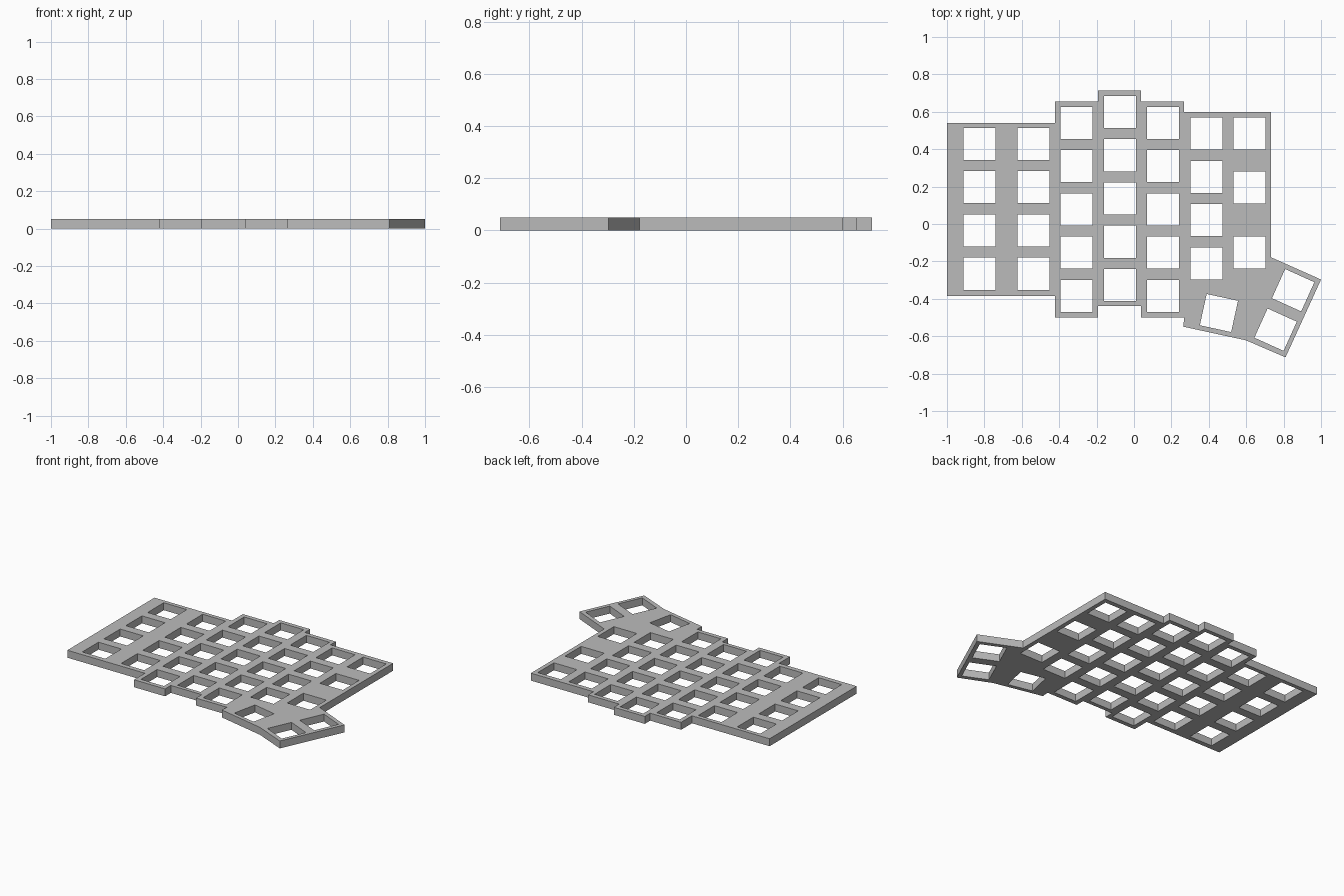
import bpy, bmesh, math

if "Cube" in bpy.data.objects:
    bpy.data.objects.remove(bpy.data.objects["Cube"])

THICK = 0.05     # plate thickness
PITCH = 0.2313   # spacing of the key openings
HALF = 0.0857    # half the width of an opening

# outer contour of the plate, clockwise from the back left corner
outline = [(-1, .541), (-.423, .541), (-.423, .656), (-.193, .656), (-.193, .713),
           (.037, .713), (.037, .656), (.268, .656), (.268, .60), (.733, .60),
           (.733, -.178), (1, -.297), (.81, -.713), (.599, -.622), (.264, -.549),
           (.268, -.499), (.037, -.499), (.037, -.438), (-.193, -.438),
           (-.193, -.499), (-.423, -.499), (-.423, -.384), (-1, -.384)]

# straight columns: x, y of the rearmost opening, number of openings
columns = [(-.826, .428, 4), (-.537, .428, 4), (-.307, .541, 5), (-.076, .599, 5),
           (.155, .541, 5), (.387, .483, 4)]
openings = [(x, y - i * PITCH, 0) for x, y, n in columns for i in range(n)]
# outer column with wider spacing
openings += [(.618, y, 0) for y in (.483, .194, -.153)]
# angled thumb cluster
openings += [(.454, -.476, -12.3), (.851, -.354, -24.3), (.757, -.565, -24.3)]


def square(x, y, degrees):
    a = math.radians(degrees)
    c, s = math.cos(a) * HALF, math.sin(a) * HALF
    return [(x + u * c - v * s, y + u * s + v * c)
            for u, v in ((-1, -1), (1, -1), (1, 1), (-1, 1))]


# flat filled curve with openings, extruded to a plate
curve = bpy.data.curves.new("key_plate", 'CURVE')
curve.dimensions = '2D'
curve.fill_mode = 'BOTH'
curve.extrude = THICK / 2
for loop in [outline] + [square(*o) for o in openings]:
    spline = curve.splines.new('POLY')
    spline.points.add(len(loop) - 1)
    for point, (x, y) in zip(spline.points, loop):
        point.co = (x, y, 0, 1)
    spline.use_cyclic_u = True

plate = bpy.data.objects.new("key_plate", curve)
bpy.context.collection.objects.link(plate)
bpy.context.view_layer.objects.active = plate
plate.select_set(True)
bpy.ops.object.convert(target='MESH')
plate = bpy.context.object

# weld the seams, rest the plate on the ground, keep faces flat
bm = bmesh.new()
bm.from_mesh(plate.data)
bmesh.ops.remove_doubles(bm, verts=bm.verts, dist=1e-4)
bmesh.ops.translate(bm, verts=bm.verts, vec=(0, 0, THICK / 2))
bmesh.ops.recalc_face_normals(bm, faces=bm.faces)
for face in bm.faces:
    face.smooth = False
bm.to_mesh(plate.data)
bm.free()

grey = bpy.data.materials.new("plate_grey")
grey.diffuse_color = (0.5, 0.5, 0.5, 1)
grey.use_nodes = True
grey.node_tree.nodes["Principled BSDF"].inputs["Base Color"].default_value = grey.diffuse_color
plate.data.materials.clear()
plate.data.materials.append(grey)
